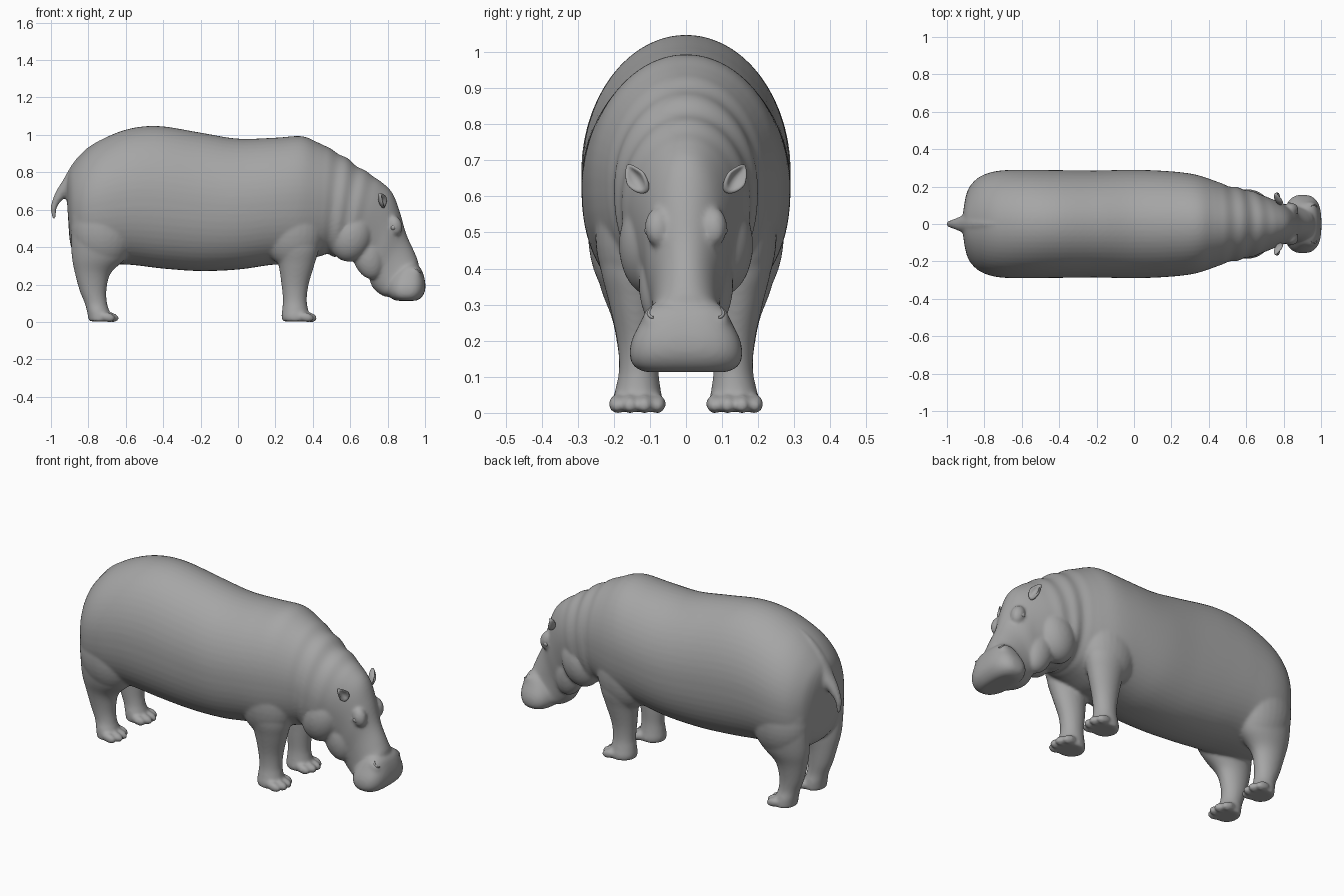
import bpy, bmesh, math
from mathutils import Vector, Matrix

if "Cube" in bpy.data.objects:
    bpy.data.objects.remove(bpy.data.objects["Cube"])

# One dark grey skin colour for every part
SKIN = bpy.data.materials.new("skin")
SKIN.diffuse_color = (.38, .38, .38, 1)
SKIN.use_nodes = True
SKIN.node_tree.nodes["Principled BSDF"].inputs["Base Color"].default_value = SKIN.diffuse_color


def spline(rows, sub):
    """Catmull-Rom through rows of equal-length parameters."""
    out = []
    n = len(rows)
    for i in range(n - 1):
        a, b, c, d = (rows[max(i - 1, 0)], rows[i], rows[i + 1], rows[min(i + 2, n - 1)])
        for k in range(sub):
            t = k / sub
            out.append([0.5 * (2 * q + (r - p) * t + (2 * p - 5 * q + 4 * r - s) * t * t
                        + (3 * q - p - 3 * r + s) * t ** 3) for p, q, r, s in zip(a, b, c, d)])
    out.append(list(rows[-1]))
    return out


def loft(bm, rings, seg=40, low=2.0, high=2.0):
    """rings: (centre, half axis u, half axis v); closed solid through all of them."""
    loops = []
    for c, u, v in rings:
        loop = []
        for i in range(seg):
            a = 2 * math.pi * i / seg
            ca, sa = math.cos(a), math.sin(a)
            e = 2 / (low if ca < 0 else high)
            loop.append(bm.verts.new(c + u * math.copysign(abs(ca) ** e, ca)
                                     + v * math.copysign(abs(sa) ** e, sa)))
        loops.append(loop)
    faces = [bm.faces.new(loops[0][::-1]), bm.faces.new(loops[-1])]
    for l0, l1 in zip(loops, loops[1:]):
        for i in range(seg):
            j = (i + 1) % seg
            faces.append(bm.faces.new((l0[i], l0[j], l1[j], l1[i])))
    bmesh.ops.recalc_face_normals(bm, faces=faces)


def profile_rings(rows, sub=6, fold=None):
    """rows: upper x, z, lower x, z, half width."""
    rings = []
    for x0, z0, x1, z1, w in spline(rows, sub):
        t, b = Vector((x0, 0, z0)), Vector((x1, 0, z1))
        s = fold((x0 + x1) / 2) if fold else 1
        rings.append(((t + b) / 2, (t - b) / 2 * s, Vector((0, w * s, 0))))
    return rings


def stack_rings(rows, side=1, sub=5):
    """rows: z, back x, front x, centre y, half width."""
    return [(Vector(((a + b) / 2, side * y, z)), Vector(((b - a) / 2, 0, 0)), Vector((0, w, 0)))
            for z, a, b, y, w in spline(rows, sub)]


def ball(bm, c, r, tilt=0):
    m = (Matrix.Translation(c) @ Matrix.Rotation(math.radians(tilt), 4, 'Y')
         @ Matrix.Diagonal((*r, 1)))
    bmesh.ops.create_uvsphere(bm, u_segments=28, v_segments=18, radius=1, matrix=m)


def finish(bm, name):
    for f in bm.faces:
        f.smooth = True
    me = bpy.data.meshes.new(name)
    bm.to_mesh(me)
    bm.free()
    me.materials.append(SKIN)
    ob = bpy.data.objects.new(name, me)
    bpy.context.collection.objects.link(ob)
    return ob


def mirror(ob):
    ob.modifiers.new("mirror", 'MIRROR').use_axis = (False, True, False)


# Torso, neck and head in one loft
TORSO = [
    (-.920, .74, -.905, .50, .05), (-.905, .80, -.897, .42, .14), (-.875, .85, -.875, .37, .205),
    (-.81, .92, -.82, .33, .258), (-.72, .98, -.72, .31, .285), (-.58, 1.033, -.57, .305, .29),
    (-.42, 1.047, -.40, .285, .288), (-.20, 1.012, -.20, .272, .286), (0, .98, 0, .28, .29),
    (.20, .985, .18, .305, .282), (.34, .993, .30, .31, .266), (.43, .958, .40, .34, .237),
    (.52, .912, .47, .36, .207), (.60, .86, .52, .35, .192), (.69, .80, .585, .338, .172),
    (.765, .75, .645, .31, .145), (.825, .69, .69, .26, .122), (.865, .59, .705, .22, .110),
    (.90, .47, .72, .185, .096), (.945, .37, .75, .155, .096), (.965, .31, .79, .135, .11),
    (.955, .25, .84, .14, .10)]


def neck_fold(x):
    if .44 < x < .70:
        t = (x - .44) / .26
        return 1 + .022 * math.sin(t * 6 * math.pi) * math.sin(t * math.pi)
    return 1


bm = bmesh.new()
loft(bm, profile_rings(TORSO, 8, neck_fold), 56, 2.3)

# Tail: a ridge from the spine, thick at the root, hanging behind the rump
TAIL = [(-.74, .972, -.70, .87, .025), (-.81, .928, -.76, .82, .035), (-.88, .852, -.84, .76, .05),
        (-.935, .76, -.895, .70, .044), (-.975, .695, -.93, .66, .030), (-.999, .63, -.964, .62, .02),
        (-1.0, .585, -.972, .58, .015), (-.990, .545, -.977, .545, .008)]
loft(bm, profile_rings(TAIL), 20)

# Legs
FRONT = [(.52, .18, .44, .15, .085), (.40, .185, .435, .148, .088), (.31, .215, .41, .142, .073),
         (.20, .232, .378, .132, .059), (.12, .24, .368, .131, .055), (.065, .236, .375, .133, .063),
         (.03, .232, .385, .134, .071), (.003, .238, .38, .134, .068)]
HIND = [(.56, -.89, -.54, .165, .10), (.43, -.892, -.55, .155, .100), (.34, -.888, -.60, .147, .088),
        (.26, -.872, -.68, .138, .067), (.17, -.848, -.703, .132, .056), (.10, -.82, -.70, .131, .054),
        (.05, -.806, -.685, .133, .066), (.003, -.798, -.68, .134, .068)]
for side in (1, -1):
    for leg in (FRONT, HIND):
        loft(bm, stack_rings(leg, side), 32)
        # Toes
        tip = leg[-1][2]
        for dy in (-.056, -.02, .02, .056):
            ball(bm, (tip + .014 - abs(dy) * .55, side * (.135 + dy), .025), (.042, .024, .025), 14)
    # Thigh and shoulder masses
    ball(bm, (-.72, side * .15, .50), (.175, .122, .21))
    ball(bm, (.29, side * .14, .50), (.17, .112, .21))
    # Jowl, cheek and mouth corner
    ball(bm, (.605, side * .092, .465), (.115, .094, .145), 15)
    ball(bm, (.695, side * .065, .36), (.085, .066, .135), -15)
    # Nostril bumps
    ball(bm, (.945, side * .088, .262), (.04, .032, .026), 40)
    # Brow ridge around the eye
    ball(bm, (.838, side * .078, .515), (.040, .036, .055), -15)

# Muzzle: a soft box with a flat underside
MUZZLE = [(.305, .88, .955, 0, .085), (.285, .855, .978, 0, .108), (.245, .82, .994, 0, .130),
          (.20, .80, 1.002, 0, .151), (.16, .798, .998, 0, .156), (.13, .815, .980, 0, .145),
          (.113, .845, .955, 0, .115)]
loft(bm, stack_rings(MUZZLE), 48, 2.4, 2.8)

body = finish(bm, "body")
rm = body.modifiers.new("fuse", 'REMESH')
rm.mode = 'VOXEL'
rm.voxel_size = .008
rm.use_smooth_shade = True
sm = body.modifiers.new("soften", 'SMOOTH')
sm.factor = .5
sm.iterations = 10

# Ears: cupped leaves, hollow towards the front
bm = bmesh.new()
bmesh.ops.create_uvsphere(bm, u_segments=24, v_segments=16, radius=1)
for v in bm.verts:
    x, y, z = v.co
    taper = 1 - .45 * max(z, 0)
    hollow = .8 * max(0, 1 - (y * y + z * z) / .6) if x > 0 else 0
    v.co = Vector((x * .017 - hollow * .02 + .014 * y * y, y * .030 * taper, z * .048))
bm.transform(Matrix.Translation((.768, .135, .65)) @ Matrix.Rotation(math.radians(25), 4, 'Z')
             @ Matrix.Rotation(math.radians(-38), 4, 'X'))
mirror(finish(bm, "ears"))

# Eyes
bm = bmesh.new()
ball(bm, (.83, .102, .505), (.014, .013, .014))
mirror(finish(bm, "eyes"))

# Nostril rims
bm = bmesh.new()
loft(bm, [(Vector((.957 + .016 * math.cos(a), .09 + .013 * math.sin(a), .276 - .013 * math.cos(a))),
           Vector((.005 * math.cos(a), .005 * math.sin(a), 0)), Vector((.003, 0, .005)))
          for a in [math.pi * 1.7 * k / 20 for k in range(21)]], 8)
mirror(finish(bm, "nostrils"))
